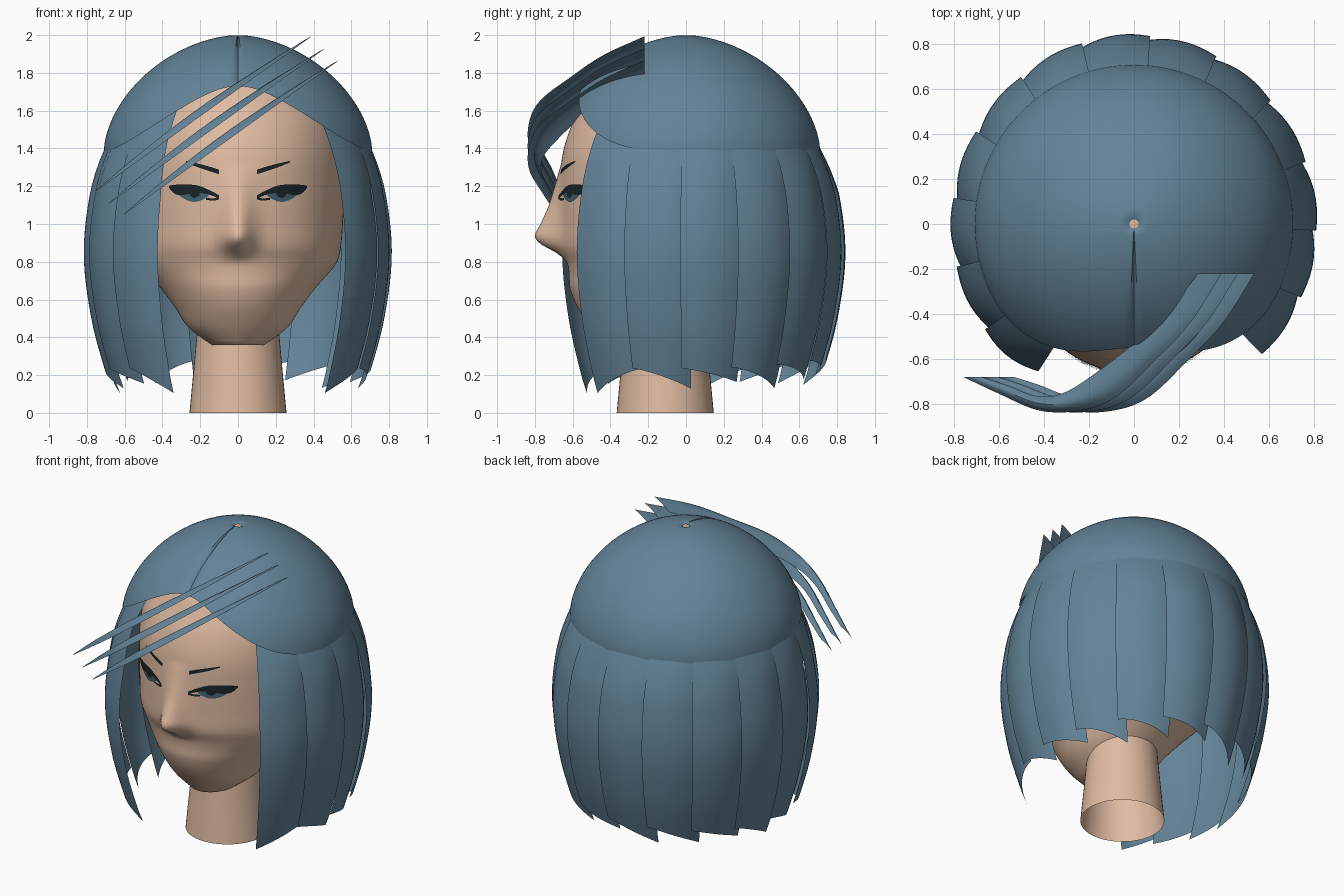
import bpy, math
from math import sin, cos, pi, radians, exp

if "Cube" in bpy.data.objects:
    bpy.data.objects.remove(bpy.data.objects["Cube"])


def material(name, rgb):
    m = bpy.data.materials.new(name)
    m.diffuse_color = (*rgb, 1)
    m.use_nodes = True
    m.node_tree.nodes["Principled BSDF"].inputs["Base Color"].default_value = m.diffuse_color
    return m


HAIR = material("slate_blue_hair", (0.125, 0.228, 0.312))
SKIN = material("skin", (0.74, 0.50, 0.36))
DARK = material("dark_lash", (0.010, 0.018, 0.021))
IRIS = material("blue_iris", (0.055, 0.125, 0.175))


def grid(name, rows, mat, closed=False, caps=False, angle=40):
    """Skin a list of point rows (bottom to top) into one smooth surface."""
    n = len(rows[0])
    verts = [p for row in rows for p in row]
    faces = []
    for r in range(len(rows) - 1):
        for c in range(n if closed else n - 1):
            d = (c + 1) % n
            faces.append((r * n + c, r * n + d, (r + 1) * n + d, (r + 1) * n + c))
    if caps:
        faces.append(tuple(reversed(range(n))))
        faces.append(tuple(range((len(rows) - 1) * n, len(rows) * n)))
    me = bpy.data.meshes.new(name)
    me.from_pydata(verts, [], faces)
    me.materials.append(mat)
    ob = bpy.data.objects.new(name, me)
    bpy.context.collection.objects.link(ob)
    bpy.ops.object.select_all(action='DESELECT')
    ob.select_set(True)
    bpy.context.view_layer.objects.active = ob
    bpy.ops.object.shade_smooth_by_angle(angle=radians(angle))
    return ob


def curve(table, z):
    """Smooth interpolation of (key, value...) rows."""
    z = min(max(z, table[0][0]), table[-1][0])
    i = 0
    while i < len(table) - 2 and z > table[i + 1][0]:
        i += 1
    a, b = table[i], table[i + 1]
    p, q = table[max(i - 1, 0)], table[min(i + 2, len(table) - 1)]
    h = b[0] - a[0]
    t = (z - a[0]) / h
    out = []
    for k in range(1, len(a)):
        ma = (b[k] - p[k]) / (b[0] - p[0]) * h
        mb = (q[k] - a[k]) / (q[0] - a[0]) * h
        out.append((2*t**3 - 3*t*t + 1) * a[k] + (t**3 - 2*t*t + t) * ma
                   + (3*t*t - 2*t**3) * b[k] + (t**3 - t*t) * mb)
    return out


# Head: height, half width, front y, back y
HEAD = [(0.36, 0.14, -0.42, -0.08), (0.45, 0.26, -0.50, 0.06), (0.56, 0.335, -0.575, 0.22),
        (0.66, 0.41, -0.615, 0.38), (0.74, 0.48, -0.62, 0.47), (0.80, 0.525, -0.63, 0.53),
        (0.88, 0.545, -0.66, 0.57), (1.0, 0.555, -0.665, 0.60), (1.2, 0.565, -0.665, 0.62),
        (1.36, 0.565, -0.655, 0.62), (1.5, 0.55, -0.615, 0.60), (1.6, 0.52, -0.565, 0.56),
        (1.73, 0.44, -0.49, 0.48), (1.87, 0.29, -0.32, 0.32), (1.95, 0.15, -0.16, 0.16),
        (1.98, 0.03, -0.03, 0.03)]
# Nose: height, how far it stands out
NOSE = [(0.80, 0), (0.85, 0.04), (0.90, 0.115), (0.94, 0.135), (1.0, 0.105),
        (1.1, 0.06), (1.2, 0.03), (1.32, 0.0)]


def nose(x, z):
    if not 0.80 < z < 1.32:
        return 0
    return curve(NOSE, z)[0] * exp(-(x / 0.08) ** 2)


def face_y(x, z):
    w, f, b = curve(HEAD, z)
    return (f + b) / 2 - (b - f) / 2 * math.sqrt(max(0, 1 - (x / w) ** 2)) - nose(x, z)


def head_ring(z, n=128):
    w, f, b = curve(HEAD, z)
    ring = []
    for i in range(n):
        t = 2 * pi * i / n
        x, y = w * cos(t), (f + b) / 2 + (b - f) / 2 * sin(t)
        ring.append((x, y - (nose(x, z) if sin(t) < 0 else 0), z))
    return ring


grid("head", [head_ring(0.36 + 1.62 * k / 80) for k in range(81)], SKIN, True, True, 65)

# Neck: open tapered tube
grid("neck", [[(r * cos(2 * pi * i / 48), -0.11 + r * sin(2 * pi * i / 48), z) for i in range(48)]
              for z, r in ((0, 0.257), (0.2, 0.238), (0.4, 0.22), (0.6, 0.205))], SKIN, True)


# Eyes and brows: thin plates that follow the face; rows of (x, low z, high z)
def face_plate(name, prof, mat, side, lift):
    lo, hi = prof[0][0], prof[-1][0]
    xs = sorted(side * (lo + (hi - lo) * k / 20) for k in range(21))
    rows = []
    for j in range(5):
        row = []
        for x in xs:
            a, b = curve(prof, abs(x))
            z = a + (b - a) * j / 4
            row.append((x, face_y(x, z) - lift, z))
        rows.append(row)
    grid(name, rows, mat)


LASH = [(0.10, 1.135, 1.152), (0.15, 1.155, 1.178), (0.22, 1.165, 1.205),
        (0.30, 1.153, 1.208), (0.34, 1.163, 1.207), (0.365, 1.192, 1.202)]
IRIS_P = [(0.155, 1.148, 1.165), (0.18, 1.132, 1.175), (0.23, 1.117, 1.18),
          (0.28, 1.13, 1.175), (0.31, 1.15, 1.165)]
PUPIL = [(0.205, 1.15, 1.175), (0.23, 1.138, 1.178), (0.255, 1.15, 1.175)]
LID = [(0.10, 1.13, 1.142), (0.13, 1.124, 1.136), (0.17, 1.128, 1.138)]
BROW = [(0.10, 1.263, 1.287), (0.15, 1.280, 1.303), (0.21, 1.300, 1.319), (0.275, 1.326, 1.334)]
for side, tag in ((1, "right"), (-1, "left")):
    face_plate("lash_" + tag, LASH, DARK, side, 0.009)
    face_plate("iris_" + tag, IRIS_P, IRIS, side, 0.006)
    face_plate("pupil_" + tag, PUPIL, DARK, side, 0.008)
    face_plate("lower_lid_" + tag, LID, DARK, side, 0.008)
    face_plate("brow_" + tag, BROW, DARK, side, 0.008)


# Hair cap: dome with a rim that rises over the forehead and a parting crease
def cap_point(a, t):
    rim = 1.385 + 0.345 * max(0.0, -sin(a)) ** 3.3
    z = rim + (1.9985 - rim) * sin(t * pi / 2)
    r = 0.71 * max(0, 1 - ((z - 1.385) / 0.615) ** 1.75) ** 0.56
    if t == 1:
        r, z = 0.02, z - 0.012
    off = (a + 3 * pi / 2) % (2 * pi) - pi
    dent = 0.014 * exp(-(off / 0.03) ** 2) if t < 1 else 0
    return ((r - dent) * cos(a), (r - dent) * sin(a), z - 0.7 * dent)


angles = [-pi / 2 + 2 * pi * i / 144 for i in range(144)]
grid("hair_cap", [[cap_point(a, k / 28) for a in angles] for k in range(29)], HAIR, True)

# Side and back locks: overlapping curved panels with slanted tips
BULGE = [(0.08, 0.64), (0.2, 0.685), (0.5, 0.765), (0.85, 0.805), (1.2, 0.765),
         (1.42, 0.695), (1.6, 0.595)]
LOCKS = 13
START, STEP = -45.5, 282.5 / LOCKS
for k in range(LOCKS):
    rows = []
    wide = 1.0 if k == LOCKS - 1 else 1.2
    for j in range(23):
        v = j / 22
        row = []
        for i in range(11):
            u = i / 10
            tip = (1 - u) if k == 0 else u
            a0 = radians(START + STEP * (k + u * wide))
            back = max(0, sin(a0))
            low = 0.235 + 0.05 * back ** 2 - (0.13 - 0.025 * (k % 3)) * tip ** 1.4
            high = 1.60 if sin(a0) < -0.3 else 1.50
            z = low + (high - low) * v
            under = min(1, max(0, (1.46 - z) / 0.3))
            r = curve(BULGE, z)[0] + under * (0.006 - 0.03 * u + 0.018 * sin(pi * u))
            row.append((r * cos(a0), r * sin(a0) * (1 + 0.035 * under * back), z))
        rows.append(row)
    grid("hair_lock_%d" % (k + 1), rows, HAIR)

# Fringe: three swept ribbons in slanted planes; (step, outer x, inner x, outer y, inner y)
SWEEP = [(0, -0.76, -0.68, -0.68, -0.68), (0.15, -0.60, -0.57, -0.755, -0.715),
         (0.3, -0.42, -0.43, -0.83, -0.765), (0.45, -0.24, -0.31, -0.83, -0.75),
         (0.6, -0.08, -0.16, -0.77, -0.655), (0.75, 0.09, 0.0, -0.61, -0.53),
         (0.88, 0.25, 0.15, -0.44, -0.39), (1, 0.39, 0.285, -0.22, -0.22)]
for k in range(3):
    rows = []
    for j in range(7):
        v = j / 6
        row = []
        for i in range(29):
            t = i / 28
            xo, xi, yo, yi = curve(SWEEP, t)
            x, y = xo + (xi - xo) * v, yo + (yi - yo) * v
            z = 1.168 + 0.718 * (x + 0.76) + sin(pi * v) * (0.008 + 0.04 * sin(pi * t))
            row.append((x + 0.073 * k, y, z - 0.063 * k))
        rows.append(row)
    grid("fringe_ribbon_%d" % (k + 1), rows, HAIR)
